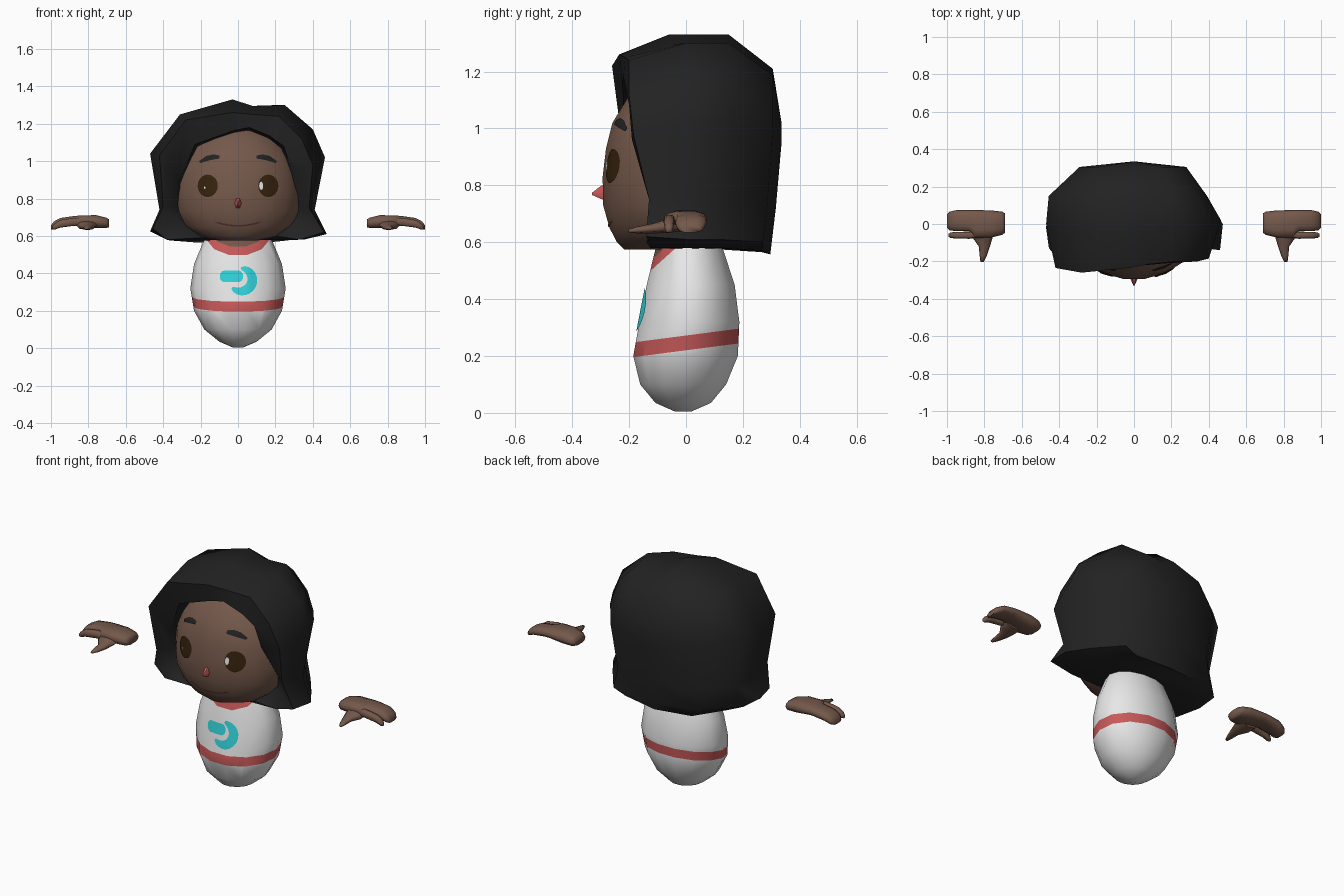
import bpy, bmesh, math
from mathutils import Vector
from mathutils.bvhtree import BVHTree

if "Cube" in bpy.data.objects:
    bpy.data.objects.remove(bpy.data.objects["Cube"])


def material(name, r, g, b):
    m = bpy.data.materials.new(name)
    m.diffuse_color = (r, g, b, 1)
    m.use_nodes = True
    m.node_tree.nodes["Principled BSDF"].inputs["Base Color"].default_value = m.diffuse_color
    return m


SKIN = material("brown skin", .175, .098, .069)
HAIR = material("black hair", .016, .016, .016)
WHITE = material("white cloth", .85, .85, .85)
RED = material("soft red", .58, .10, .10)
CYAN = material("cyan", .03, .63, .68)
EYE = material("dark eye brown", .035, .016, .004)
LIP = material("lip brown", .085, .032, .026)


def finish(name, bm, mats, angle=80):
    me = bpy.data.meshes.new(name)
    bm.to_mesh(me)
    bm.free()
    ob = bpy.data.objects.new(name, me)
    bpy.context.collection.objects.link(ob)
    for m in mats:
        me.materials.append(m)
    bpy.ops.object.select_all(action='DESELECT')
    ob.select_set(True)
    bpy.context.view_layer.objects.active = ob
    bpy.ops.object.shade_smooth_by_angle(angle=math.radians(angle))
    return ob


def loft(rings):
    """Skin a list of closed rings and cap both ends."""
    bm = bmesh.new()
    vs = [[bm.verts.new(p) for p in r] for r in rings]
    n = len(rings[0])
    for a, b in zip(vs, vs[1:]):
        for i in range(n):
            j = (i + 1) % n
            bm.faces.new((a[i], a[j], b[j], b[i]))
    bm.faces.new(vs[0])
    bm.faces.new(vs[-1])
    bmesh.ops.remove_doubles(bm, verts=bm.verts, dist=.0005)
    bmesh.ops.recalc_face_normals(bm, faces=bm.faces)
    return bm


def oval(n, place):
    return [place(math.cos(2 * math.pi * i / n), math.sin(2 * math.pi * i / n)) for i in range(n)]


def level_rings(rows, n):
    """Rows of height, half width, front y, back y."""
    return [oval(n, lambda c, s: (w * c, (f + b) / 2 + (b - f) / 2 * s, z)) for z, w, f, b in rows]


# Body: egg with slanted stripe, collar and bare neck cut by planes
bm = loft(level_rings([(.005, .03, -.04, .02), (.035, .10, -.11, .09), (.10, .18, -.165, .145),
                       (.20, .235, -.19, .187), (.32, .255, -.168, .192), (.45, .235, -.142, .175),
                       (.57, .185, -.112, .135), (.66, .12, -.09, .09)], 14))
cuts = [(.13, .220), (.13, .272), (.9, .612), (.9, .648)]      # slope, height at y = 0
for k, h in cuts:
    bmesh.ops.bisect_plane(bm, geom=bm.verts[:] + bm.edges[:] + bm.faces[:], dist=1e-5,
                           plane_co=(0, 0, h), plane_no=Vector((0, -k, 1)).normalized())
for f in bm.faces:
    c = f.calc_center_median()
    f.material_index = (0, 1, 0, 1, 2)[sum(c.z - k * c.y > h for k, h in cuts)]
BODY_TREE = BVHTree.FromBMesh(bm)
finish("body", bm, [WHITE, RED, SKIN])

# Head
bm = loft(level_rings([(.575, .10, -.22, -.02), (.60, .21, -.245, .05), (.65, .285, -.272, .15),
                       (.73, .332, -.295, .20), (.83, .34, -.297, .22), (.93, .335, -.285, .22),
                       (1.02, .30, -.262, .20), (1.12, .22, -.20, .15), (1.2, .10, -.10, .10)], 18))
HEAD_TREE = BVHTree.FromBMesh(bm)
finish("head", bm, [SKIN])

# Hair: arches running from the face opening to the back of the head
opening = [(-.2, .59, -.16), (-.3, .66, -.13), (-.33, .76, -.13), (-.32, .88, -.18), (-.23, 1.09, -.22),
           (-.02, 1.165, -.225), (.06, 1.18, -.22), (.17, 1.135, -.21), (.245, 1.08, -.2),
           (.285, .96, -.19), (.325, .76, -.09), (.315, .68, -.08), (.21, .60, -.14)]
fringe = [(-.38, .58, -.14), (-.455, .64, -.13), (-.40, .76, -.19), (-.42, 1.03, -.235), (-.28, 1.22, -.26),
          (-.03, 1.26, -.235), (.08, 1.25, -.215), (.22, 1.24, -.2), (.34, 1.12, -.2),
          (.40, .98, -.185), (.38, .75, -.13), (.46, .62, -.14), (.33, .58, -.12)]
crown = [(-.36, .575, 0), (-.47, .625, -.02), (-.42, .74, 0), (-.47, 1.04, 0), (-.31, 1.25, -.03),
         (-.03, 1.33, -.06), (.08, 1.295, -.05), (.25, 1.30, 0), (.40, 1.17, .02),
         (.465, 1.02, .02), (.41, .74, .02), (.475, .61, 0), (.35, .58, 0)]


def back_arch(y, left, right, squash, drop):
    out = []
    for x, z, _ in crown:
        top = .9 + (z - .9) * squash if z > .9 else z - drop
        out.append((x * (left if x < 0 else right), top, y - .12 * max(0, .9 - z)))
    return out


lining = [(x * .88, .9 + (z - .9) * .88, -.02) for x, z, _ in opening]
rear = back_arch(.335, 0, 0, .3, .02)
seam = [(0, (rear[i][1] + rear[12 - i][1]) / 2, (rear[i][2] + rear[12 - i][2]) / 2) for i in range(13)]
rings = [[(x, y, z) for x, z, y in r] for r in (lining, opening, fringe, crown)]
rings += [[(x, y, z) for x, z, y in back_arch(.15, .97, .84, 1, 0)],
          [(x, y, z) for x, z, y in back_arch(.305, .62, .60, .72, .01)],
          [(x, y, z) for x, z, y in seam]]
bm = bmesh.new()
vs = [[bm.verts.new(p) for p in r] for r in rings]
for a, b in zip(vs, vs[1:]):
    for i in range(13):
        j = (i + 1) % 13
        bm.faces.new((a[i], a[j], b[j], b[i]))
bm.faces.new(vs[0])
bmesh.ops.remove_doubles(bm, verts=bm.verts, dist=.0005)
bmesh.ops.recalc_face_normals(bm, faces=bm.faces)
finish("hair", bm, [HAIR], 65)


def ribbon(name, path, tree, mat, lift=.005, across=4):
    """Thin painted strip laid on a surface; path rows are x, z, width."""
    bm = bmesh.new()
    rows = []
    for i, (x, z, w) in enumerate(path):
        a, b = path[max(i - 1, 0)], path[min(i + 1, len(path) - 1)]
        d = Vector((b[0] - a[0], b[1] - a[1])).normalized()
        row = []
        for k in range(across + 1):
            o = (k / across - .5) * w
            px, pz = x - d.y * o, z + d.x * o
            hit = tree.ray_cast(Vector((px, -2, pz)), Vector((0, 1, 0)))[0]
            row.append(bm.verts.new((px, hit.y - lift, pz)))
        rows.append(row)
    for a, b in zip(rows, rows[1:]):
        for k in range(across):
            f = bm.faces.new((a[k], b[k], b[k + 1], a[k + 1]))
            f.normal_update()
            if f.normal.y > 0:
                f.normal_flip()
    return finish(name, bm, [mat])


def blob(cx, cz, rx, rz, n=10):
    """Vertical ribbon path that fills an ellipse."""
    ts = [math.pi * i / n for i in range(n + 1)]
    return [(cx, cz - rz * math.cos(t), 2 * rx * max(math.sin(t), .03)) for t in ts]


# Face details
for side, s in (("left", -1), ("right", 1)):
    ribbon(side + "_eye", blob(s * .162, .868, .054, .06), HEAD_TREE, EYE)
    ribbon(side + "_brow", [(s * .10, 1.022, .016), (s * .13, 1.023, .028), (s * .165, 1.015, .027),
                            (s * .205, .995, .012)], HEAD_TREE, HAIR, .006)
ribbon("right_eye_shine", blob(.124, .868, .011, .022, 6), HEAD_TREE, WHITE, .009)
ribbon("left_eye_shine", blob(-.178, .858, .005, .006, 6), HEAD_TREE, WHITE, .009)
ribbon("mouth", [(x / 100, .654 + .0013 * (x / 3) ** 2, .009 if abs(x) < 11 else .003)
                 for x in range(-12, 13, 2)], HEAD_TREE, LIP, .003, 2)

# Nose: small cone pointing forward
bm = loft([oval(6, lambda c, s: (r * c, y, .775 + z + r * 1.6 * s))
           for y, r, z in ((-.28, .022, 0), (-.30, .016, 0), (-.33, .003, -.005))])
finish("nose", bm, [RED], 40)

# Chest emblem: pill and crescent
ribbon("emblem_pill", [(-.097, .384, .025), (-.085, .384, .055), (-.07, .384, .062), (-.03, .384, .062),
                       (.005, .384, .062), (.018, .384, .05), (.027, .384, .022)], BODY_TREE, CYAN)
arc = []
for i in range(15):
    t = i / 14
    a = math.radians(88 - 225 * t)
    arc.append((.014 + .063 * math.cos(a), .366 + .062 * math.sin(a), .012 + .042 * math.sin(math.pi * t) ** .6))
ribbon("emblem_crescent", arc, BODY_TREE, CYAN)

# Hands: rows of position, centre, radius, centre z, radius z
palm = [(.69, .005, .052, .668, .022), (.705, .004, .062, .67, .029), (.76, .0, .072, .677, .036),
        (.85, .0, .075, .682, .028), (.88, .018, .056, .681, .026), (.95, .018, .056, .672, .025),
        (.985, .016, .050, .656, .022), (1.0, .015, .036, .645, .012)]
finger = [(.80, -.045, .022, .675, .02), (.88, -.06, .019, .675, .022), (.95, -.06, .018, .665, .021),
          (.98, -.06, .015, .65, .017), (.992, -.06, .008, .643, .009)]
thumb = [(-.02, .81, .065, .668, .03), (-.07, .81, .055, .656, .024), (-.12, .80, .030, .648, .017),
         (-.17, .806, .019, .643, .012), (-.203, .812, .009, .640, .006)]
for side, s in (("left", -1), ("right", 1)):
    for part, rows in (("palm", palm), ("index_finger", finger)):
        bm = loft([oval(10, lambda c, q: (s * x, yc + ry * math.copysign(abs(c) ** .7, c),
                                          zc + rz * math.copysign(abs(q) ** .8, q)))
                   for x, yc, ry, zc, rz in rows])
        finish(side + "_" + part, bm, [SKIN])
    bm = loft([oval(8, lambda c, q: (s * (xc + rx * c), y, zc + rz * q)) for y, xc, rx, zc, rz in thumb])
    finish(side + "_thumb", bm, [SKIN])
